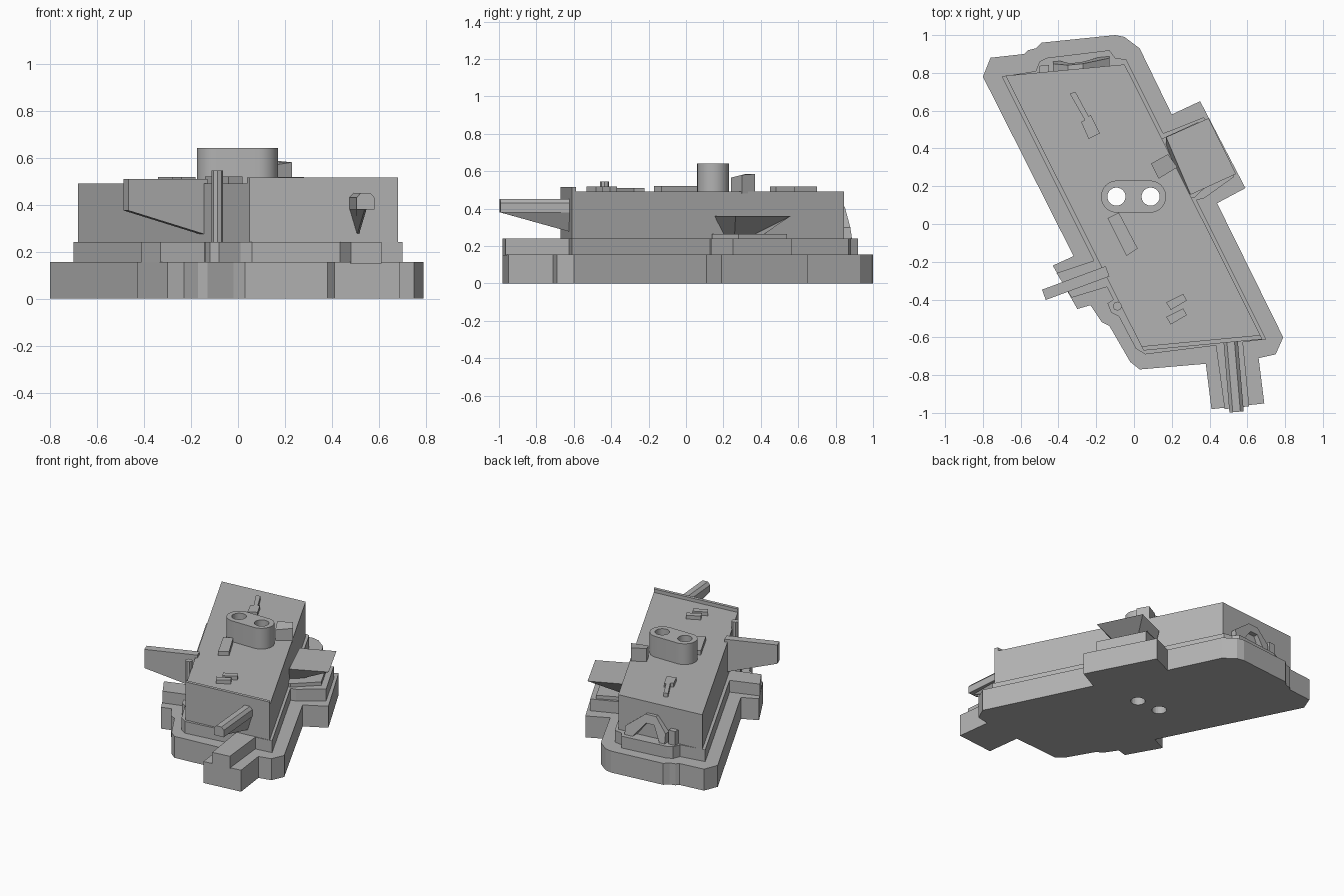
import bpy
import bmesh
import math
from mathutils import Vector

default_cube = bpy.data.objects.get("Cube")
if default_cube:
    bpy.data.objects.remove(default_cube, do_unlink=True)

grey = bpy.data.materials.new("plain_grey")
grey.use_nodes = True
colour = (0.45, 0.45, 0.45, 1)
grey.diffuse_color = colour
grey.node_tree.nodes["Principled BSDF"].inputs["Base Color"].default_value = colour


def loft(name, lower, upper):
    """Closed solid between two matching loops of 3D points."""
    bm = bmesh.new()
    low = [bm.verts.new(p) for p in lower]
    high = [bm.verts.new(p) for p in upper]
    count = len(low)
    bm.faces.new(low)
    bm.faces.new(high)
    for i in range(count):
        j = (i + 1) % count
        bm.faces.new((low[i], low[j], high[j], high[i]))
    bmesh.ops.recalc_face_normals(bm, faces=bm.faces)
    mesh = bpy.data.meshes.new(name)
    bm.to_mesh(mesh)
    bm.free()
    mesh.materials.append(grey)
    obj = bpy.data.objects.new(name, mesh)
    bpy.context.collection.objects.link(obj)
    return obj


def prism(name, outline, bottom, top):
    """Upright solid with a plan outline."""
    return loft(name, [(x, y, bottom) for x, y in outline],
                [(x, y, top) for x, y in outline])


def beam(name, start, end, profile, end_profile=None):
    """Solid running between two plan points; profiles are (sideways, height)."""
    a, b = Vector(start), Vector(end)
    along = (b - a).normalized()
    side = Vector((-along.y, along.x))

    def place(origin, section):
        return [(*(origin + side * s), h) for s, h in section]
    return loft(name, place(a, profile), place(b, end_profile or profile))


def circle(x, y, radius, steps, start=0, sweep=math.tau):
    return [(x + radius * math.cos(start + sweep * i / steps),
             y + radius * math.sin(start + sweep * i / steps)) for i in range(steps)]


# Stepped lower body
lower_body = prism("lower_body", [
    (-.8, .78), (-.76, .88), (-.58, .9), (-.56, .92), (-.52, .93), (-.49, .96),
    (-.1, 1), (-.05, .99), (.03, .93), (.2, .58), (.35, .65), (.59, .19),
    (.44, .11), (.79, -.6), (.75, -.69), (.66, -.71), (.69, -.95), (.41, -.98),
    (.38, -.74), (.03, -.77), (-.02, -.73), (-.13, -.54), (-.17, -.52),
    (-.23, -.43), (-.3, -.45), (-.43, -.22), (-.32, -.17)], 0, .155)

middle_step = prism("middle_step", [
    (-.7, .78), (-.52, .81), (-.5, .86), (-.46, .88), (-.13, .92), (-.1, .88),
    (-.04, .87), (.7, -.61), (.06, -.69), (.01, -.66), (-.08, -.49),
    (-.12, -.47), (-.14, -.42), (-.11, -.4)], .155, .24)

# Tall main housing with a raised lip along the front
back_right, back_left = Vector((-.68, .785)), Vector((-.05, .845))
front_left, front_right = Vector((.68, -.61)), Vector((.05, -.67))
housing = prism("housing", [back_right, back_left, front_left, front_right], .24, .49)
inward = (back_right - front_right).normalized() * .025
prism("front_lip", [front_right, front_left, front_left + inward,
                    front_right + inward], .48, .515)

# Twin-bore turret
turret_outline = (circle(.085, .145, .085, 16, -math.pi / 2, math.pi)
                  + [(.085, .23)]
                  + circle(-.09, .145, .085, 16, math.pi / 2, math.pi)
                  + [(-.09, .06)])
turret = prism("turret", turret_outline, .48, .64)

# Two bores through the whole stack
for x in (-.093, .088):
    cutter = prism("bore_cutter", circle(x, .145, .048, 24), -.1, .8)
    cutter.hide_render = True
    for part in (lower_body, middle_step, housing, turret):
        cut = part.modifiers.new("bore", "BOOLEAN")
        cut.operation = "DIFFERENCE"
        cut.solver = "EXACT"
        cut.object = cutter
        bpy.context.view_layer.objects.active = part
        bpy.ops.object.modifier_apply(modifier=cut.name)
    bpy.data.objects.remove(cutter, do_unlink=True)

bpy.ops.object.select_all(action="DESELECT")
turret.select_set(True)
bpy.context.view_layer.objects.active = turret
bpy.ops.object.shade_smooth_by_angle(angle=math.radians(30))

# Sloped block beside the turret
loft("turret_block",
     [(.09, .32, .48), (.18, .37, .48), (.23, .3, .48), (.13, .24, .48)],
     [(.09, .32, .585), (.18, .37, .585), (.23, .3, .58), (.13, .24, .565)])

# Low plates on the roof
prism("long_roof_plate", [(-.14, .03), (-.08, .06), (.02, -.13), (-.04, -.17)], .48, .52)
prism("rear_roof_plate", [(-.34, .69), (-.31, .7), (-.24, .57), (-.23, .58),
                          (-.18, .48), (-.24, .45), (-.28, .54), (-.26, .55)], .48, .517)
for shift in (0, -.077):
    prism("front_roof_plate", [(x, y + shift) for x, y in (
        (.17, -.415), (.26, -.37), (.28, -.405), (.195, -.455))], .48, .517)

# Left side shelf: step, foot and flared tray
prism("shelf_step", [(.1, .46), (.18, .49), (.37, .565), (.53, .25), (.37, .135),
                     (.2, .1)], .155, .24)
prism("shelf_foot", [(.1, .43), (.34, .54), (.47, .28), (.32, .14), (.2, .15)], .24, .265)
loft("flared_tray",
     [(.17, .42, .265), (.29, .37, .265), (.34, .26, .265), (.26, .19, .265)],
     [(.17, .46, .36), (.395, .56, .36), (.54, .265, .36), (.3, .155, .36)])

# Right side step and tapered arm
prism("arm_step", [(-.41, -.26), (-.2, -.19), (-.1, -.32), (-.33, -.39)], .155, .24)
half = .029
beam("side_arm", (-.14, -.25), (-.477, -.375),
     [(-half, .27), (half, .27), (half, .51), (-half, .51)],
     [(-half, .375), (half, .375), (half, .51), (-half, .51)])
prism("side_post", circle(-.088, -.435, .024, 8), .155, .545)

# Front step, barrel and its tapered keel
prism("front_step", [(.43, -.62), (.48, -.98), (.61, -.965), (.575, -.61)], .15, .24)
barrel_start, barrel_end = (.51, -.6), (.543, -.995)
edge = .038
beam("barrel", barrel_start, barrel_end,
     [(-edge, .38), (edge, .38), (edge, .43), (.02, .45), (-.02, .45), (-edge, .43)])
beam("barrel_keel", barrel_start, barrel_end,
     [(-edge, .385), (edge, .385), (.004, .27), (-.004, .27)],
     [(-edge, .385), (edge, .385), (.004, .38), (-.004, .38)])

# Arched frame and bracket on the rear wall
arch = [(-.13, .24), (-.13, .3), (-.27, .41), (-.35, .41), (-.43, .31), (-.43, .24),
        (-.39, .24), (-.34, .35), (-.28, .35), (-.19, .24)]


def rear_wall(x):
    return back_left.y + (x - back_left.x) * .095


loft("rear_arch", [(x, rear_wall(x) - .01, z) for x, z in arch],
     [(x, rear_wall(x) + .05 - (z - .24) * .15, z) for x, z in arch])
prism("rear_bracket", [(x, rear_wall(x) + d) for x, d in (
    (-.5, -.01), (-.45, -.01), (-.45, .035), (-.5, .035))], .24, .34)
